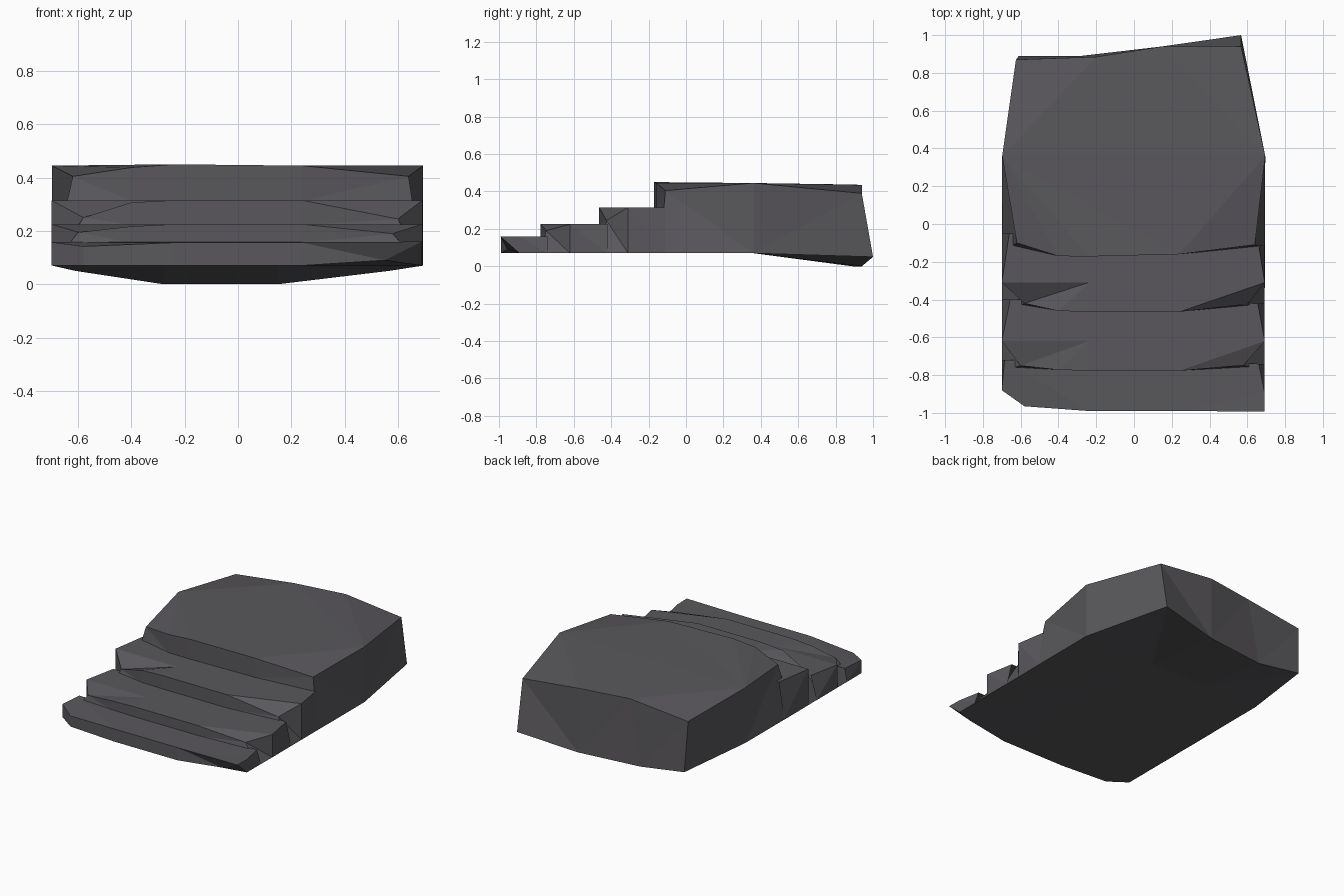
import bpy, bmesh

if "Cube" in bpy.data.objects:
    bpy.data.objects.remove(bpy.data.objects["Cube"])

stone = bpy.data.materials.new("dark_stone")
stone.diffuse_color = (0.1, 0.096, 0.106, 1)
stone.use_nodes = True
stone.node_tree.nodes["Principled BSDF"].inputs["Base Color"].default_value = stone.diffuse_color


def build(name, verts, faces, flip_up=None):
    """Make a flat-shaded triangulated object."""
    me = bpy.data.meshes.new(name)
    bm = bmesh.new()
    vs = [bm.verts.new(v) for v in verts]
    for f in faces:
        bm.faces.new([vs[i] for i in f])
    bmesh.ops.recalc_face_normals(bm, faces=bm.faces)
    bm.normal_update()
    if sum(f.normal.z * f.calc_area() for f in bm.faces) * flip_up < 0:
        bmesh.ops.reverse_faces(bm, faces=bm.faces)
    bmesh.ops.triangulate(bm, faces=bm.faces)
    bm.to_mesh(me)
    bm.free()
    ob = bpy.data.objects.new(name, me)
    ob.data.materials.append(stone)
    bpy.context.collection.objects.link(ob)
    return ob


def walls(n, closed=False):
    """Quads joining a top ring 0..n-1 to a lower ring n..2n-1."""
    return [(i, (i + 1) % n, n + (i + 1) % n, n + i)
            for i in range(n if closed else n - 1)]


BASE = 0.07


def step(name, z, z_low, y_back, x_back, y_side, y_front, left, right):
    """Tread with dropped, chipped front corners and its riser."""
    top = [(-x_back, y_back[0], z), (-0.7, y_side, z), left,
           (-0.4, y_front + 0.005, z - 0.008), (-0.24, y_front, z),
           (0.24, y_front, z), right, (0.692, y_side, z), (x_back, y_back[1], z)]
    low = [(-0.7, y_back[0], BASE), (-0.7, y_side, BASE), (-0.697, y_front, BASE),
           (-0.4, y_front + 0.005, z_low), (-0.24, y_front, z_low),
           (0.24, y_front, z_low), (0.69, y_front, BASE),
           (0.692, y_side, BASE), (0.692, y_back[1], BASE)]
    inner = (-0.24, y_side, z)
    tread = [(0, 1, 18, 4, 5, 7, 8), (1, 2, 18), (2, 3, 18), (3, 4, 18), (5, 6, 7)]
    build(name, top + low + [inner], tread + walls(9), 1)
    # strip of tread reaching under the riser above
    build(name + "_back_strip",
          [(-x_back, y_back[0], z - 0.001), (x_back, y_back[1], z - 0.001),
           (0.24, min(y_back) - 0.1, z - 0.001), (-0.24, min(y_back) - 0.1, z - 0.001)],
          [(0, 1, 2, 3)], 1)


# middle steps
step("upper_step", 0.315, 0.222, (-0.05, -0.11), 0.66, -0.31, -0.465,
     (-0.58, -0.42, 0.25), (0.6, -0.425, 0.245))
step("middle_step", 0.225, 0.155, (-0.40, -0.42), 0.655, -0.62, -0.777,
     (-0.6, -0.75, 0.195), (0.58, -0.748, 0.19))

# lowest step, with an undercut right front corner
top = [(-0.685, -0.72, 0.158), (-0.7, -0.88, 0.158), (-0.58, -0.965, 0.142),
       (-0.24, -0.99, 0.156), (0.24, -0.99, 0.156), (0.69, -0.993, 0.16),
       (0.69, -0.89, 0.158), (0.66, -0.74, 0.158)]
low = [(-0.7, -0.72, BASE), (-0.7, -0.88, BASE), (-0.58, -0.965, BASE),
       (-0.24, -0.99, BASE), (0.24, -0.99, BASE), (0.55, -0.955, BASE + 0.02),
       (0.69, -0.89, BASE), (0.69, -0.74, BASE)]
front_low = low[1:7]
build("lower_step", top + low, [tuple(range(8))] + walls(8), 1)

# upper platform
back_low = [(0.567, 1.0, 0.05), (0.15, 0.94, 0.0), (-0.28, 0.89, 0.0), (-0.61, 0.89, 0.05)]
top = [(-0.62, -0.1, 0.405), (-0.4, -0.17, 0.438), (-0.24, -0.172, 0.45),
       (0.24, -0.16, 0.445), (0.64, -0.11, 0.405), (0.695, 0.36, 0.445),
       (0.567, 0.94, 0.39), (0.15, 0.94, 0.435), (-0.2, 0.885, 0.437),
       (-0.625, 0.87, 0.39), (-0.698, 0.36, 0.445)]
low = [(-0.697, -0.15, BASE), (-0.4, -0.17, 0.312), (-0.24, -0.172, 0.312),
       (0.24, -0.16, 0.312), (0.692, -0.14, BASE), (0.695, 0.36, BASE),
       *back_low, (-0.698, 0.36, BASE)]
slab = [(0, 1, 10), (1, 2, 10), (2, 3, 5, 10), (3, 4, 5),
        (5, 6, 7), (5, 7, 8, 10), (8, 9, 10)]
build("platform", top + low, slab + walls(11, True), 1)

# underside: flat in front, dipping toward the back edge
verts = front_low + [(0.695, 0.36, BASE), (0.15, 0.36, BASE), (-0.28, 0.36, BASE),
                     (-0.698, 0.36, BASE)] + back_low
build("underside", verts, [(0, 1, 2, 8, 9), (2, 3, 7, 8), (3, 4, 5, 6, 7),
                           (6, 10, 11, 7), (7, 11, 12, 8), (8, 12, 13, 9)], -1)
